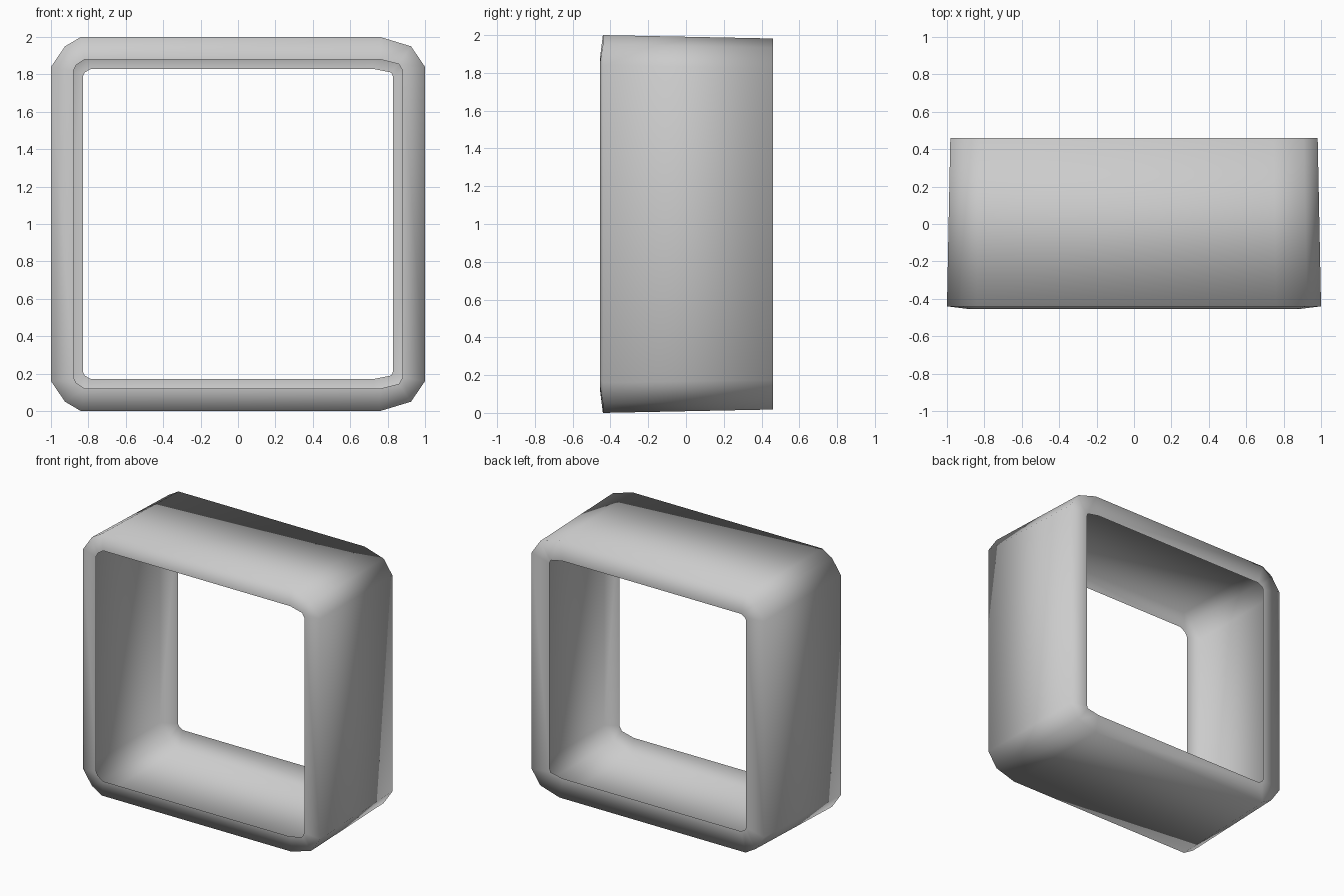
import bpy, bmesh

if "Cube" in bpy.data.objects:
    bpy.data.objects.remove(bpy.data.objects["Cube"])

# Upper half of each loop, left to right, as (x, height from centre);
# the lower half is mirrored.
OUTER = [(-1.0, .84), (-.925, .95), (-.84, 1.0), (.76, 1.0), (.925, .95), (1.0, .84)]
INNER_FRONT = [(-.88, .82), (-.865, .85), (-.82, .88), (.76, .88), (.86, .855), (.88, .82)]
INNER_BACK = [(-.83, .79), (-.82, .81), (-.785, .83), (.72, .83), (.82, .81), (.83, .785)]


def add_loop(bm, half, y, scale=1.0):
    pts = half + [(x, -z) for x, z in reversed(half)]
    return [bm.verts.new((x * scale, y, 1 + z * scale)) for x, z in pts]


bm = bmesh.new()

# Open channel section: front lip, outer wall, back lip (hollow inside)
loops = [
    add_loop(bm, INNER_FRONT, -.455),
    add_loop(bm, OUTER, -.44),
    add_loop(bm, OUTER, .46, .982),
    add_loop(bm, INNER_BACK, .46),
]

# Bridge neighbouring loops, smooth shaded, normals facing outwards
for a, b in zip(loops, loops[1:]):
    n = len(a)
    for i in range(n):
        j = (i + 1) % n
        bm.faces.new((a[i], a[j], b[j], b[i])).smooth = True
bm.normal_update()
top = max(bm.faces, key=lambda f: f.calc_center_median().z)
if top.normal.z < 0:
    bmesh.ops.reverse_faces(bm, faces=bm.faces[:])

mesh = bpy.data.meshes.new("square_frame")
bm.to_mesh(mesh)
bm.free()
frame = bpy.data.objects.new("square_frame", mesh)
bpy.context.collection.objects.link(frame)
